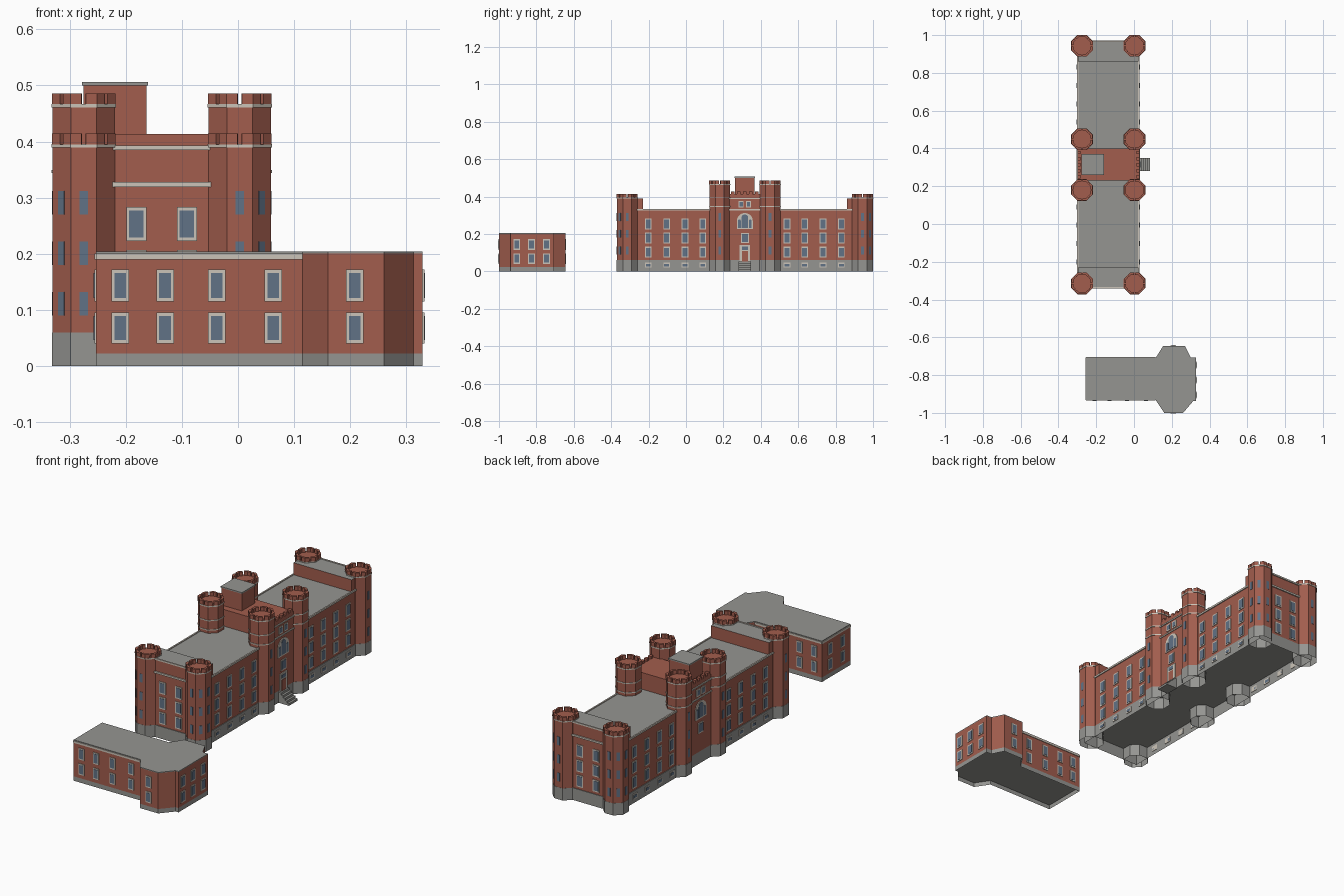
import bpy, bmesh, math
from mathutils import Vector

cube = bpy.data.objects.get("Cube")
if cube:
    bpy.data.objects.remove(cube)


def material(name, rgb):
    m = bpy.data.materials.new(name)
    m.use_nodes = True
    m.diffuse_color = (*rgb, 1)
    bsdf = m.node_tree.nodes["Principled BSDF"]
    bsdf.inputs["Base Color"].default_value = (*rgb, 1)
    bsdf.inputs["Roughness"].default_value = 0.9
    return m


MATS = [material("brick", (0.36, 0.11, 0.075)), material("grey stone", (0.30, 0.30, 0.285)),
        material("pale trim", (0.60, 0.55, 0.48)), material("blue glass", (0.12, 0.17, 0.24))]
BRICK, STONE, TRIM, GLASS = range(4)


def prism(bm, pts, z0, z1, side, top=None, bottom=True):
    """Extrude a footprint; the top can have its own colour, the bottom can stay open."""
    low = [bm.verts.new((x, y, z0)) for x, y in pts]
    high = [bm.verts.new((x, y, z1)) for x, y in pts]
    n = len(pts)
    for i in range(n):
        j = (i + 1) % n
        bm.faces.new((low[i], low[j], high[j], high[i])).material_index = side
    bm.faces.new(high).material_index = side if top is None else top
    if bottom:
        bm.faces.new(low[::-1]).material_index = side


def rect(x0, x1, y0, y1):
    return [(x0, y0), (x1, y0), (x1, y1), (x0, y1)]


def octagon(cx, cy, apothem):
    r = apothem / math.cos(math.pi / 8)
    return [(cx + r * math.cos(math.pi / 8 + k * math.pi / 4),
             cy + r * math.sin(math.pi / 8 + k * math.pi / 4)) for k in range(8)]


def plate(bm, x, y, turn, w, z0, z1, thick, mat):
    """Thin upright panel on a wall whose outward direction is turn (degrees)."""
    a = math.radians(turn)
    out, along = Vector((math.cos(a), math.sin(a))), Vector((-math.sin(a), math.cos(a)))
    c = Vector((x, y))
    pts = [c - out * .002 - along * w / 2, c + out * thick - along * w / 2,
           c + out * thick + along * w / 2, c - out * .002 + along * w / 2]
    prism(bm, [tuple(p) for p in pts], z0, z1, mat)


def window(bm, x, y, turn, z0, z1, w=.036):
    plate(bm, x, y, turn, w, z0, z1, .003, TRIM)
    plate(bm, x, y, turn, w - .010, z0 + .006, z1 - .006, .0042, GLASS)


def arch(bm, x, y, side, w, z0, z1, thick, mat):
    """Round-headed panel on a wall facing +x or -x."""
    r = w / 2
    prof = [(-r, z0), (r, z0)] + [(r * math.cos(t * math.pi / 10), z1 - r + r * math.sin(t * math.pi / 10))
                                  for t in range(11)]
    front = [bm.verts.new((x + side * thick, y + u, z)) for u, z in prof]
    back = [bm.verts.new((x - side * .001, y + u, z)) for u, z in prof]
    n = len(prof)
    for f in [front, back[::-1]] + [(front[i], back[i], back[(i + 1) % n], front[(i + 1) % n]) for i in range(n)]:
        bm.faces.new(f).material_index = mat


def finish(name, bm):
    bmesh.ops.recalc_face_normals(bm, faces=bm.faces[:])
    me = bpy.data.meshes.new(name)
    bm.to_mesh(me)
    bm.free()
    for m in MATS:
        me.materials.append(m)
    ob = bpy.data.objects.new(name, me)
    bpy.context.collection.objects.link(ob)
    return ob


# Main layout
CX, CY = -0.136, 0.3145
X0, X1 = CX - .16, CX + .16
Y0, Y1 = CY - .65, CY + .65
BASE = 0.06
ROWS = [(.073, .132), (.148, .207), (.223, .283)]

# Long hall: open stone base, brick walls, grey roof
bm = bmesh.new()
prism(bm, rect(X0 - .003, X1 + .003, Y0 - .003, Y1 + .003), 0, BASE, STONE, bottom=False)
finish("hall_base", bm)
bm = bmesh.new()
prism(bm, rect(X0, X1, Y0, Y1), BASE, .33, BRICK, STONE, bottom=False)
finish("hall_walls", bm)
bm = bmesh.new()
for s in (-1, 1):
    ys = sorted((CY + s * .545, CY + s * .65))
    prism(bm, rect(X0, X1, *ys), .33, .39, BRICK, STONE)
    plate(bm, CX, CY + s * .65, 90 * s, .18, .385, .393, .005, TRIM)
finish("raised_ends", bm)

# Cornices below the roof
bm = bmesh.new()
for s in (-1, 1):
    for e in (-1, 1):
        plate(bm, CX + s * .16, CY + e * .38, 90 - 90 * s, .40, .325, .334, .005, TRIM)
    plate(bm, CX, CY + s * .65, 90 * s, .18, .319, .328, .006, TRIM)
finish("hall_cornices", bm)

# Hall windows on the long sides and ends
bm = bmesh.new()
for s in (-1, 1):
    for e in (-1, 1):
        for d in (.225, .32, .418, .516):
            for z0, z1 in ROWS:
                window(bm, CX + s * .16, CY + e * d, 90 - 90 * s, z0, z1)
            window(bm, CX + s * .163, CY + e * d, 90 - 90 * s, .02, .046)
        for z0, z1 in ROWS:
            window(bm, CX + e * .045, CY + s * .65, 90 * s, z0, z1)
finish("hall_windows", bm)

# Centre block with battlements
bm = bmesh.new()
prism(bm, rect(X0 - .004, X1 + .004, CY - .085, CY + .085), BASE, .413, BRICK, bottom=False)
for x in (X0 + .004, X1 - .004):
    for k in range(-2, 3):
        prism(bm, rect(x - .008, x + .008, CY + k * .032 - .009, CY + k * .032 + .009), .413, .426, BRICK)
finish("centre_block", bm)

# Centre facade details on both long sides
bm = bmesh.new()
for s in (-1, 1):
    x, turn = CX + s * .164, 90 - 90 * s
    plate(bm, x, CY, turn, .17, .386, .393, .004, TRIM)
    plate(bm, x, CY, turn, .17, .325, .332, .004, TRIM)
    for d in (-.02, .02):
        window(bm, x, CY + d, turn, .34, .376, .028)
    arch(bm, x, CY, s, .086, .225, .312, .003, TRIM)
    arch(bm, x, CY, s, .036, .231, .304, .0045, GLASS)
    for d in (-.029, .029):
        arch(bm, x, CY + d, s, .015, .231, .278, .0045, GLASS)
    window(bm, x, CY, turn, .152, .205, .042)
finish("centre_windows", bm)

# Door and steps
bm = bmesh.new()
plate(bm, X1 + .004, CY, 0, .058, .052, .14, .004, TRIM)
plate(bm, X1 + .004, CY, 0, .032, .052, .108, .0055, BRICK)
plate(bm, X1 + .004, CY, 0, .032, .115, .132, .0055, GLASS)
finish("door", bm)
bm = bmesh.new()
for k in range(5):
    prism(bm, rect(X1, .085 - k * .011, CY - .034, CY + .034), k * .0105, (k + 1) * .0105, STONE)
finish("entrance_steps", bm)

# Penthouse on the centre roof
bm = bmesh.new()
prism(bm, rect(-.275, -.163, CY - .052, CY + .052), .413, .5, BRICK)
prism(bm, rect(-.278, -.160, CY - .055, CY + .055), .5, .506, STONE)
finish("penthouse", bm)


def tower(name, cx, cy, top, sx, turns, bands):
    """Octagonal tower with stone base, thin cornices and a ring of merlons."""
    A = .0555
    bm = bmesh.new()
    prism(bm, octagon(cx, cy, A + .0008), 0, BASE, STONE, bottom=False)
    prism(bm, octagon(cx, cy, A), BASE, top, BRICK, bottom=False)
    for z in bands:
        prism(bm, octagon(cx, cy, A + .0022), z - .004, z + .001, TRIM)
    prism(bm, octagon(cx, cy, A + .0022), top - .004, top + .002, TRIM, BRICK)
    ring = [Vector(p) for p in octagon(cx, cy, A + .001)]
    c = Vector((cx, cy))
    for k in range(8):
        v = ring[k]
        outer = [v.lerp(ring[k - 1], .42), v, v.lerp(ring[(k + 1) % 8], .42)]
        inner = [c + (p - c) * .8 for p in reversed(outer)]
        prism(bm, [tuple(p) for p in outer + inner], top + .002, top + .021, BRICK)
    for t in turns:
        a = math.radians(t)
        for z in (.09, .18, .27):
            plate(bm, cx + A * math.cos(a), cy + A * math.sin(a), t, .015, z, z + .042, .0012, GLASS)
    finish(name, bm)


# Eight towers: four at the ends, four flanking the centre
for sx, side in ((-1, "right"), (1, "left")):
    for sy, end in ((-1, "front"), (1, "back")):
        face = 90 - 90 * sx
        diagonal = math.degrees(math.atan2(sy, sx))
        tower(f"{end}_{side}_end_tower", CX + sx * .139, CY + sy * .629, .393, sx,
              (face, diagonal, 90 * sy), ())
        tower(f"{end}_{side}_centre_tower", CX + sx * .139, CY + sy * .1345, .465, sx,
              (face,), (.348, .395))

# Separate front annex: straight wing joined to a bay with cut corners
FOOT = [(-.253, -.932), (.115, -.932), (.16, -1), (.26, -1), (.313, -.938), (.329, -.938),
        (.329, -.706), (.3, -.706), (.27, -.645), (.155, -.645), (.115, -.708), (-.253, -.708)]
bm = bmesh.new()
prism(bm, FOOT, 0, .022, STONE, bottom=False)
prism(bm, FOOT, .022, .2, BRICK, bottom=False)
prism(bm, FOOT, .2, .204, STONE)
finish("annex", bm)
bm = bmesh.new()
for y, t in ((-.932, -90), (-.708, 90)):
    plate(bm, -.069, y, t, .368, .19, .2, .003, TRIM)
plate(bm, -.253, -.82, 180, .224, .19, .2, .003, TRIM)
finish("annex_cornice", bm)
bm = bmesh.new()
for z0, z1 in ((.04, .095), (.115, .172)):
    for x in (-.21, -.13, -.038, .063):
        window(bm, x, -.932, -90, z0, z1, .031)
        window(bm, x, -.708, 90, z0, z1, .031)
    window(bm, .208, -1, -90, z0, z1, .031)
    window(bm, .208, -.645, 90, z0, z1, .031)
    for y in (-.905, -.826, -.746):
        window(bm, .329, y, 0, z0, z1, .036)
    for y in (-.87, -.77):
        window(bm, -.253, y, 180, z0, z1, .031)
finish("annex_windows", bm)
